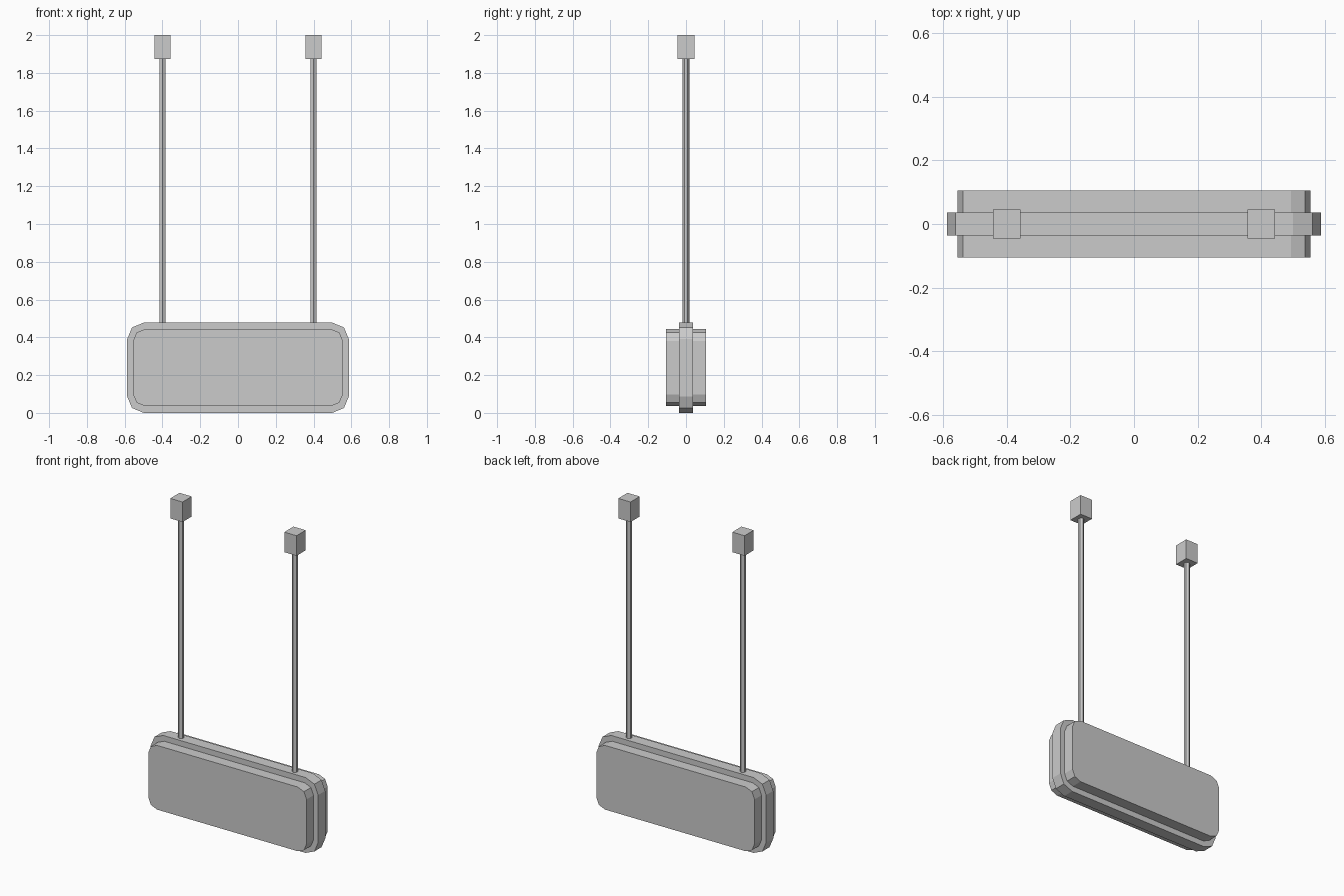
import bpy, bmesh, math

if "Cube" in bpy.data.objects:
    bpy.data.objects.remove(bpy.data.objects["Cube"])


def prism(name, pts, vec):
    """Extrude a closed polygon along vec into a flat-shaded solid."""
    bm = bmesh.new()
    face = bm.faces.new([bm.verts.new(p) for p in pts])
    ext = bmesh.ops.extrude_face_region(bm, geom=[face], use_keep_orig=True)
    moved = [v for v in ext["geom"] if isinstance(v, bmesh.types.BMVert)]
    bmesh.ops.translate(bm, verts=moved, vec=vec)
    bmesh.ops.recalc_face_normals(bm, faces=bm.faces)
    mesh = bpy.data.meshes.new(name)
    bm.to_mesh(mesh)
    bm.free()
    obj = bpy.data.objects.new(name, mesh)
    bpy.context.collection.objects.link(obj)
    return obj


def rounded_slab(name, half_w, z0, z1, radius, half_d):
    """Upright slab whose corners are rounded with two segments."""
    pts = []
    corners = [(1, z1 - radius), (-1, z1 - radius), (-1, z0 + radius), (1, z0 + radius)]
    for i, (side, cz) in enumerate(corners):
        for k in range(3):
            a = math.pi / 2 * i + math.pi / 4 * k
            pts.append((side * (half_w - radius) + radius * math.cos(a),
                        -half_d, cz + radius * math.sin(a)))
    return prism(name, pts, (0, 2 * half_d, 0))


# Sign body: thin outer rim with a thicker panel through it
rounded_slab("sign_rim", 0.587, 0.0, 0.478, 0.088, 0.036)
rounded_slab("sign_panel", 0.555, 0.036, 0.443, 0.062, 0.106)

# Hanging rods and ceiling mounts on both sides
for side, label in ((-1, "left"), (1, "right")):
    x = 0.4 * side
    hexagon = [(x + 0.018 * math.sin(math.pi / 3 * k),
                0.018 * math.cos(math.pi / 3 * k), 0.46) for k in range(6)]
    prism("hanging_rod_" + label, hexagon, (0, 0, 1.43))
    square = [(x + sx * 0.043, sy * 0.046, 1.873)
              for sx, sy in ((-1, -1), (1, -1), (1, 1), (-1, 1))]
    prism("ceiling_mount_" + label, square, (0, 0, 0.127))
